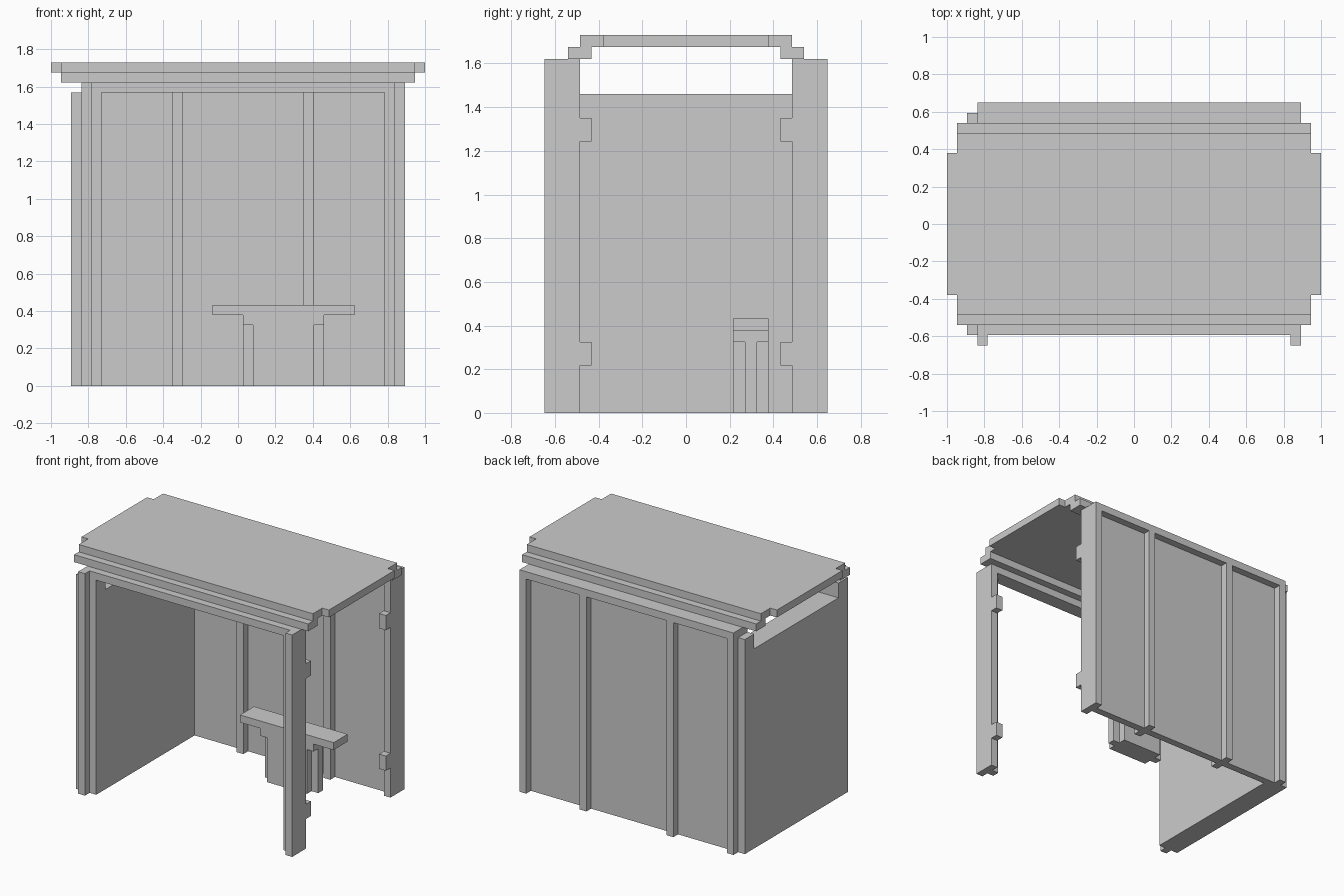
import bpy, bmesh
from mathutils import Vector

if "Cube" in bpy.data.objects:
    bpy.data.objects.remove(bpy.data.objects["Cube"])

U = 2 / 37  # one block of the model's grid


def prism(name, pts, axis, lo, hi):
    """Extrude a closed outline along an axis; points are (y,z) for x, (x,y) for z."""
    bm = bmesh.new()
    if axis == 'x':
        place = lambda a, b: Vector((lo, a, b)) * U
        move = Vector((hi - lo, 0, 0)) * U
    else:
        place = lambda a, b: Vector((a, b, lo)) * U
        move = Vector((0, 0, hi - lo)) * U
    face = bm.faces.new([bm.verts.new(place(a, b)) for a, b in pts])
    ext = bmesh.ops.extrude_face_region(bm, geom=[face], use_keep_orig=True)
    bmesh.ops.translate(bm, vec=move, verts=[v for v in ext['geom'] if isinstance(v, bmesh.types.BMVert)])
    bmesh.ops.recalc_face_normals(bm, faces=bm.faces)
    mesh = bpy.data.meshes.new(name)
    bm.to_mesh(mesh)
    bm.free()
    obj = bpy.data.objects.new(name, mesh)
    bpy.context.collection.objects.link(obj)
    return obj


def box(name, x, y, z):
    return prism(name, [(x[0], y[0]), (x[1], y[0]), (x[1], y[1]), (x[0], y[1])], 'z', *z)


# Roof slab with notched corners
corner = [(18.5, 7), (17.5, 7), (17.5, 9)]
right_half = [(x, -y) for x, y in reversed(corner)] + corner
prism("roof_slab", right_half + [(-x, -y) for x, y in right_half], 'z', 31, 32)

# Thick left wall: raised at both ends
prism("left_wall", [(-11, 0), (11, 0), (11, 29), (9, 29), (9, 27), (-9, 27), (-9, 29), (-11, 29)],
      'x', -16.5, -13.5)

# Right posts with two hinge lugs, and the eaves beams, front and back
post = [(12, 0), (12, 30), (9, 30), (9, 25), (8, 25), (8, 23), (9, 23),
        (9, 6), (8, 6), (8, 4), (9, 4), (9, 0)]
for side, s in (("front", -1), ("back", 1)):
    prism(side + "_right_post", [(s * y, z) for y, z in post], 'x', 15.5, 16.5)
    box(side + "_eaves_beam", (-17.5, 17.5), sorted((s * 8, s * 10)), (30, 31))

# Front frame
box("front_left_strip", (-15.5, -14.5), (-12, -11), (0, 30))
box("front_right_jamb", (14.5, 15.5), (-11, -10), (0, 29))
box("front_lintel", (-15.5, 15.5), (-11, -9), (29, 30))

# Back frame, panel and ribs
box("back_left_strip", (-15.5, -14.5), (11, 12), (0, 29))
box("back_lintel", (-15.5, 15.5), (9, 12), (29, 30))
box("back_panel", (-13.5, 15.5), (10, 11), (0, 29))
for i, x in enumerate((-6.5, 6.5)):
    box(f"back_rib_{i + 1}", (x, x + 1), (9, 12), (0, 29))

# Bench: plus-shaped pedestal, support and seat
prism("bench_pedestal", [(1.5, 4), (7.5, 4), (7.5, 5), (8.5, 5), (8.5, 6), (7.5, 6),
                         (7.5, 7), (1.5, 7), (1.5, 6), (0.5, 6), (0.5, 5), (1.5, 5)], 'z', 0, 6)
box("bench_support", (0.5, 8.5), (4, 7), (6, 7))
box("bench_seat", (-2.5, 11.5), (4, 7), (7, 8))
